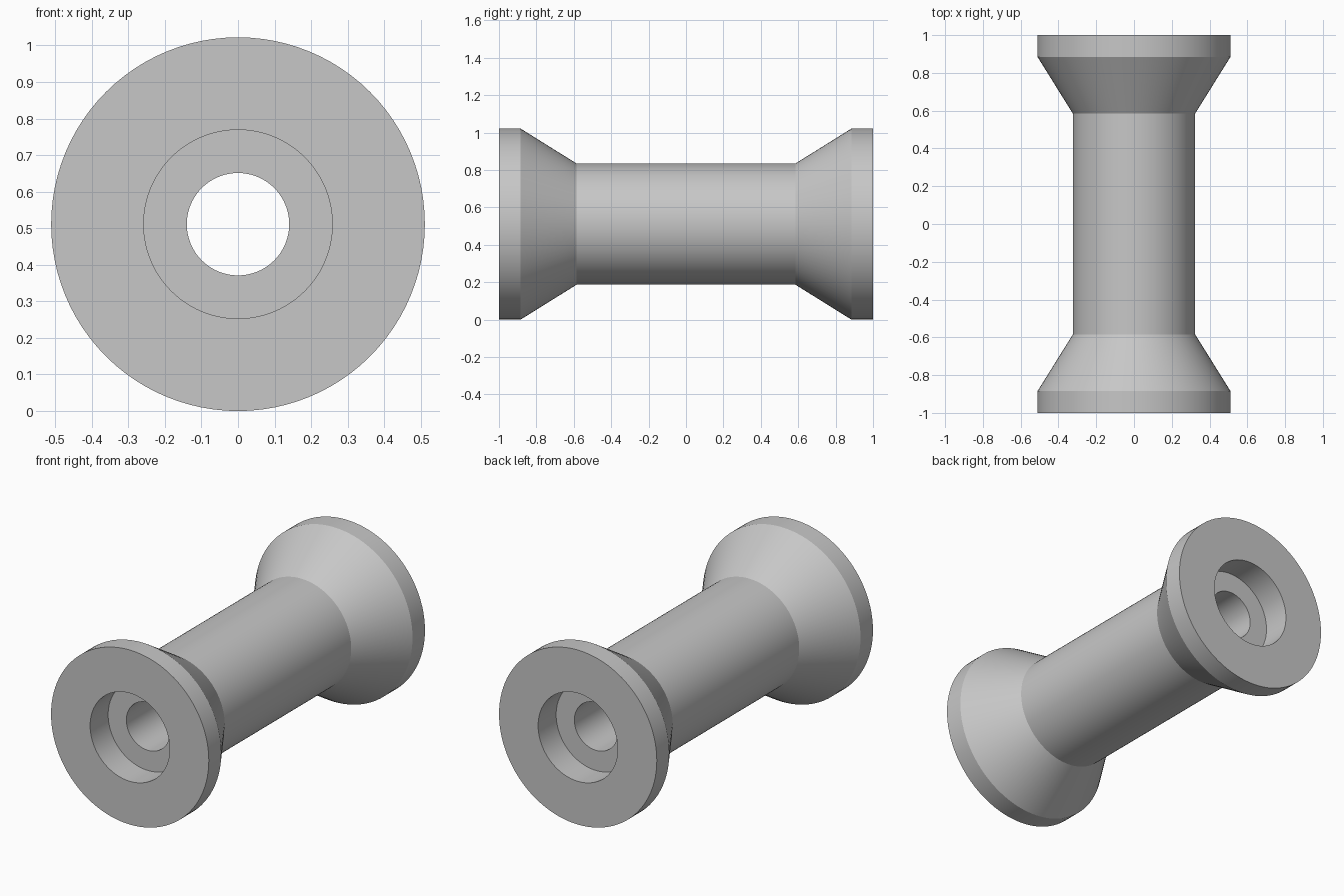
import bpy, bmesh, math
from mathutils import Matrix, Vector

cube = bpy.data.objects.get("Cube")
if cube:
    bpy.data.objects.remove(cube, do_unlink=True)

SEGMENTS = 96
RADIUS = 0.511

# Single grey material
grey = bpy.data.materials.new("light_grey")
grey.use_nodes = True
colour = (0.57, 0.57, 0.57, 1)
grey.diffuse_color = colour
grey.node_tree.nodes["Principled BSDF"].inputs["Base Color"].default_value = colour

# Half profile as (radius, distance along y): bore, counterbore, rim, cone, tube
half = [(0.14, 0.833), (0.258, 0.833), (0.258, 1.0),
        (RADIUS, 1.0), (RADIUS, 0.885), (0.324, 0.585)]
profile = half + [(r, -y) for r, y in reversed(half)]

# Revolve the closed profile around the y axis
bm = bmesh.new()
rings = []
for i in range(SEGMENTS):
    turn = Matrix.Rotation(math.tau * i / SEGMENTS, 3, 'Y')
    rings.append([bm.verts.new(turn @ Vector((0, y, r))) for r, y in profile])
for i, ring in enumerate(rings):
    nxt = rings[(i + 1) % SEGMENTS]
    for j in range(len(profile)):
        k = (j + 1) % len(profile)
        bm.faces.new((ring[j], ring[k], nxt[k], nxt[j]))
bmesh.ops.recalc_face_normals(bm, faces=bm.faces)
bmesh.ops.translate(bm, verts=bm.verts, vec=(0, 0, RADIUS))

mesh = bpy.data.meshes.new("flanged_spool")
bm.to_mesh(mesh)
bm.free()
mesh.materials.append(grey)
spool = bpy.data.objects.new("flanged_spool", mesh)
bpy.context.collection.objects.link(spool)

# Smooth round walls, crisp edges
bpy.ops.object.select_all(action='DESELECT')
spool.select_set(True)
bpy.context.view_layer.objects.active = spool
bpy.ops.object.shade_smooth_by_angle(angle=math.radians(25))
